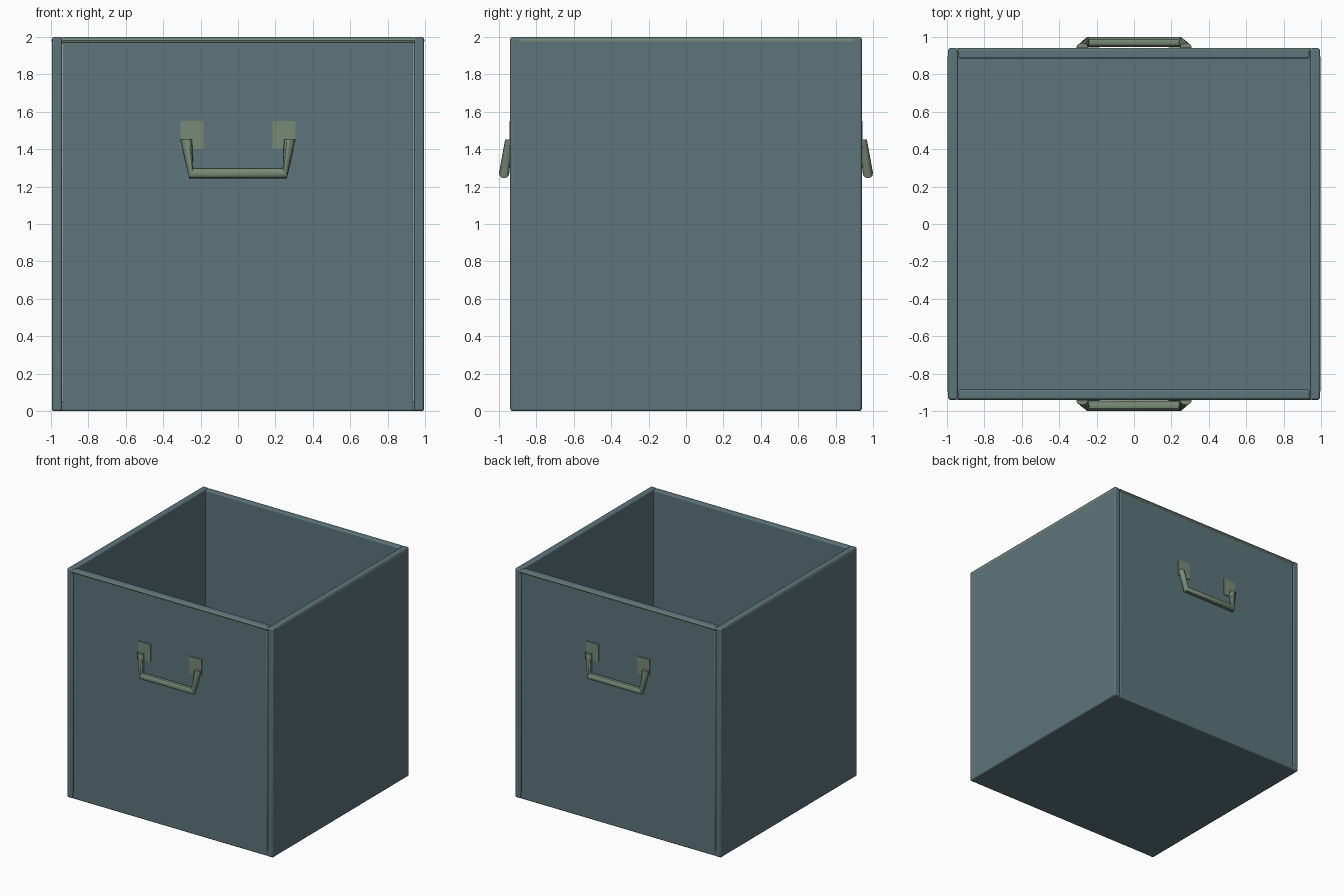
import bpy, bmesh
from math import cos, sin, tau
from mathutils import Vector

if "Cube" in bpy.data.objects:
    bpy.data.objects.remove(bpy.data.objects["Cube"])


def material(name, rgb):
    m = bpy.data.materials.new(name)
    m.diffuse_color = (*rgb, 1)
    m.use_nodes = True
    m.node_tree.nodes["Principled BSDF"].inputs["Base Color"].default_value = m.diffuse_color
    return m


TEAL = material("teal_fabric", (0.11, 0.178, 0.202))
GREEN = material("green_trim", (0.188, 0.254, 0.181))


def finish(name, bm, mat, bevel=0.0):
    bmesh.ops.recalc_face_normals(bm, faces=bm.faces)
    me = bpy.data.meshes.new(name)
    bm.to_mesh(me)
    bm.free()
    me.materials.append(mat)
    ob = bpy.data.objects.new(name, me)
    bpy.context.collection.objects.link(ob)
    if bevel:
        mod = ob.modifiers.new("bevel", 'BEVEL')
        mod.width, mod.segments = bevel, 3
    bpy.ops.object.select_all(action='DESELECT')
    ob.select_set(True)
    bpy.context.view_layer.objects.active = ob
    bpy.ops.object.shade_smooth_by_angle()
    return ob


def box(name, lo, hi, mat, bevel=0.0):
    bm = bmesh.new()
    bmesh.ops.create_cube(bm, size=1)
    lo, hi = Vector(lo), Vector(hi)
    for v in bm.verts:
        v.co = (lo + hi) / 2 + v.co * (hi - lo)
    return finish(name, bm, mat, bevel)


def loft(name, rings, mat, sides=12):
    # Each ring is (centre, first half-axis, second half-axis)
    bm = bmesh.new()
    loops = []
    for c, u, w in rings:
        c, u, w = Vector(c), Vector(u), Vector(w)
        loops.append([bm.verts.new(c + u * cos(tau * i / sides) + w * sin(tau * i / sides))
                      for i in range(sides)])
    for a, b in zip(loops, loops[1:]):
        for i in range(sides):
            j = (i + 1) % sides
            bm.faces.new((a[i], a[j], b[j], b[i]))
    bm.faces.new(loops[0])
    bm.faces.new(loops[-1])
    return finish(name, bm, mat)


# Bottom slab
box("floor", (-0.994, -0.936, 0.0), (0.994, 0.936, 0.05), TEAL, 0.01)

# Side walls and their top trim
R = 0.015
for s, side in ((-1, "left"), (1, "right")):
    x0, x1 = sorted((s * 0.94, s * 0.995))
    box(side + "_wall", (x0, -0.94, 0), (x1, 0.94, 2), TEAL, 0.012)
    loft(side + "_trim", [((s * 0.982, y, 1.981), (R, 0, 0), (0, 0, R)) for y in (-0.895, 0.895)], GREEN)

# Front and back walls, trim and handles
for s, side in ((-1, "front"), (1, "back")):
    y0, y1 = sorted((s * 0.885, s * 0.937))
    box(side + "_wall", (-0.939, y0, 0), (0.939, y1, 2), TEAL, 0.01)
    loft(side + "_trim", [((x, s * 0.926, 1.981), (0, R, 0), (0, 0, R)) for x in (-0.945, 0.945)], GREEN)

    # Mounting plates
    for k, end in ((-1, "left"), (1, "right")):
        a, b = sorted((k * 0.185, k * 0.307))
        p, q = sorted((s * 0.93, s * 0.943))
        box(f"{side}_{end}_plate", (a, p, 1.40), (b, q, 1.55), GREEN)

    # Angled grip with mitred corners
    top, low = s * 0.946, s * 0.9725
    loft(side + "_handle", [
        ((-0.277, top, 1.453), (0.031, 0, 0), (0, 0.021, 0)),
        ((-0.250, low, 1.272), (0.011, 0, 0.0275), (0, 0.0275, 0)),
        ((0.250, low, 1.272), (-0.011, 0, 0.0275), (0, 0.0275, 0)),
        ((0.277, top, 1.453), (-0.031, 0, 0), (0, 0.021, 0)),
    ], GREEN)
